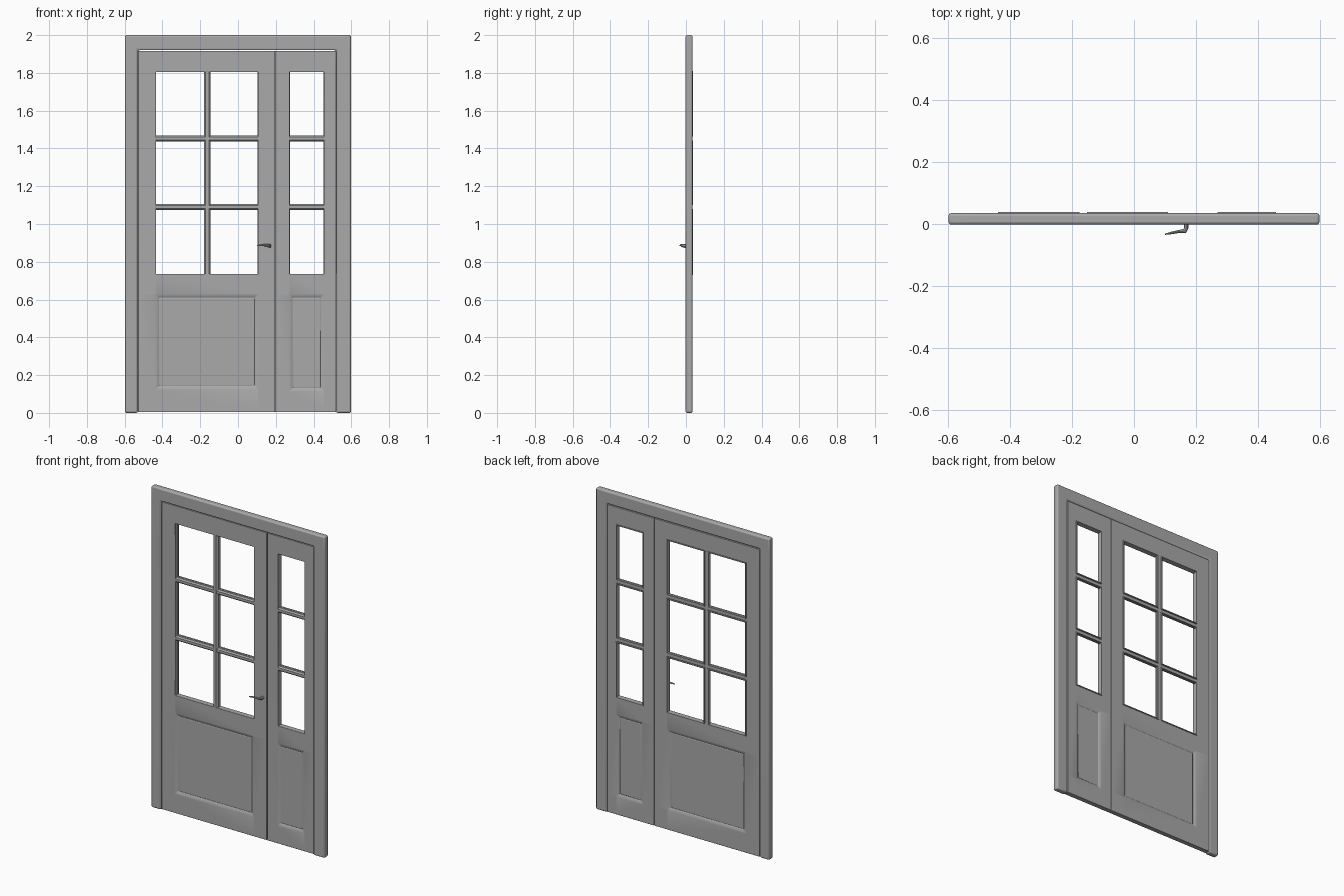
import bpy, bmesh
from mathutils import Vector

if "Cube" in bpy.data.objects:
    bpy.data.objects.remove(bpy.data.objects["Cube"])

paint = bpy.data.materials.new("grey_paint")
paint.diffuse_color = (0.40, 0.40, 0.40, 1)
paint.use_nodes = True
paint.node_tree.nodes["Principled BSDF"].inputs["Base Color"].default_value = paint.diffuse_color


def finish(name, bm, bevel=0.0, segments=2):
    bmesh.ops.recalc_face_normals(bm, faces=bm.faces)
    me = bpy.data.meshes.new(name)
    bm.to_mesh(me)
    bm.free()
    me.materials.append(paint)
    ob = bpy.data.objects.new(name, me)
    bpy.context.collection.objects.link(ob)
    if bevel:
        mod = ob.modifiers.new("soft_edges", 'BEVEL')
        mod.width, mod.segments, mod.limit_method = bevel, segments, 'ANGLE'
    bpy.ops.object.select_all(action='DESELECT')
    ob.select_set(True)
    bpy.context.view_layer.objects.active = ob
    bpy.ops.object.shade_smooth_by_angle()
    return ob


def slab(name, xs, zs, y0, y1, holes=(), panels=(), bevel=0.0, segments=2):
    """Board cut into cells; holes are left open, panels get a sunken field on both sides."""
    bm = bmesh.new()
    grid = {(i, j): bm.verts.new((x, y0, z))
            for i, x in enumerate(xs) for j, z in enumerate(zs)}
    marked = []
    for i in range(len(xs) - 1):
        for j in range(len(zs) - 1):
            if (i, j) not in holes:
                f = bm.faces.new([grid[i, j], grid[i + 1, j], grid[i + 1, j + 1], grid[i, j + 1]])
                if (i, j) in panels:
                    marked.append(f)
    bmesh.ops.delete(bm, geom=[v for v in bm.verts if not v.link_faces], context='VERTS')
    front = bm.faces[:]
    spots = [f.calc_center_median() for f in marked]
    ext = bmesh.ops.extrude_face_region(bm, geom=front, use_keep_orig=True)
    bmesh.ops.translate(bm, vec=(0, y1 - y0, 0),
                        verts=[g for g in ext['geom'] if isinstance(g, bmesh.types.BMVert)])
    bmesh.ops.recalc_face_normals(bm, faces=bm.faces)
    for spot in spots:
        for y in (y0, y1):
            target = Vector((spot.x, y, spot.z))
            f = min(bm.faces, key=lambda q: (q.calc_center_median() - target).length)
            # moulding slope, narrow step, then a slightly raised field
            for width, depth in ((0.022, -0.007), (0.004, -0.002), (0.004, 0.002)):
                bmesh.ops.inset_individual(bm, faces=[f], thickness=width, depth=depth)
    return finish(name, bm, bevel, segments)


def bar(name, a, b, half, y0, y1):
    """Glazing bar between two (x, z) points with chamfered front and back."""
    bm = bmesh.new()
    ym = (y1 - y0) * 0.3
    section = [(-half, y0 + ym), (-half * 0.5, y0), (half * 0.5, y0),
               (half, y0 + ym), (half, y1 - ym), (half * 0.5, y1), (-half * 0.5, y1), (-half, y1 - ym)]
    upright = a[0] == b[0]
    rings = [[bm.verts.new((x + s, y, z) if upright else (x, y, z + s)) for s, y in section]
             for x, z in (a, b)]
    for k in range(8):
        n = (k + 1) % 8
        bm.faces.new([rings[0][k], rings[0][n], rings[1][n], rings[1][k]])
    for r in rings:
        bm.faces.new(r)
    return finish(name, bm)


# Outer frame: two jambs and the head
slab("outer_frame", [-0.598, -0.53, 0.52, 0.598], [0, 1.92, 2.0], -0.002, 0.035,
     holes={(1, 0)}, bevel=0.009, segments=3)

# Door leaves, each with a tall opening above a moulded panel
WIN = (0.735, 1.805)
BARS = (1.09, 1.453)
leaves = {"main_leaf": ([-0.529, -0.435, 0.106, 0.194], (0.125, 0.628)),
          "side_leaf": ([0.198, 0.272, 0.455, 0.519], (0.115, 0.628))}
for name, (xs, panel) in leaves.items():
    slab(name, xs, [0.004, *panel, *WIN, 1.917], 0.004, 0.033,
         holes={(1, 3)}, panels={(1, 1)}, bevel=0.003)
    # Horizontal glazing bars
    for k, z in enumerate(BARS):
        bar(f"{name}_cross_bar_{k}", (xs[1] - 0.002, z), (xs[2] + 0.002, z), 0.015, 0.007, 0.033)
bar("main_leaf_upright_bar", (-0.163, WIN[0] - 0.002), (-0.163, WIN[1] + 0.002), 0.017, 0.006, 0.034)

# Thin beads round each pane on the back
panes_z = [(WIN[0], 1.075), (1.105, 1.438), (1.468, WIN[1])]
for c, (x0, x1) in enumerate([(-0.433, -0.18), (-0.146, 0.104), (0.274, 0.453)]):
    for r, (z0, z1) in enumerate(panes_z):
        w = 0.005
        slab(f"pane_bead_{c}_{r}", [x0 - w, x0, x1, x1 + w], [z0 - w, z0, z1, z1 + w],
             0.028, 0.038, holes={(1, 1)})

# Strip closing the gap between the leaves
slab("meeting_strip", [0.19, 0.202], [0.004, 1.917], 0.012, 0.026)

# Lever handle: spindle, bend and tapering grip swept through rings
bm = bmesh.new()
path = [((0.168, 0.006, 0.884), (1, 0, 0), 0.008, 0.011),
        ((0.168, -0.014, 0.884), (1, 0, 0), 0.007, 0.009),
        ((0.162, -0.023, 0.886), (0.7, -0.7, 0), 0.008, 0.008),
        ((0.145, -0.024, 0.888), (0, -1, 0), 0.005, 0.006),
        ((0.120, -0.029, 0.888), (0, -1, 0), 0.004, 0.005),
        ((0.100, -0.033, 0.886), (0, -1, 0), 0.002, 0.003)]
rings = []
for centre, side, a, b in path:
    c, s, up = Vector(centre), Vector(side).normalized(), Vector((0, 0, 1))
    rings.append([bm.verts.new(c + s * a * u + up * b * v) for u, v in
                  ((1, 0), (0.7, 0.7), (0, 1), (-0.7, 0.7), (-1, 0), (-0.7, -0.7), (0, -1), (0.7, -0.7))])
for p, q in zip(rings, rings[1:]):
    for k in range(8):
        n = (k + 1) % 8
        bm.faces.new([p[k], p[n], q[n], q[k]])
bm.faces.new(rings[0])
bm.faces.new(rings[-1])
finish("lever_handle", bm)
